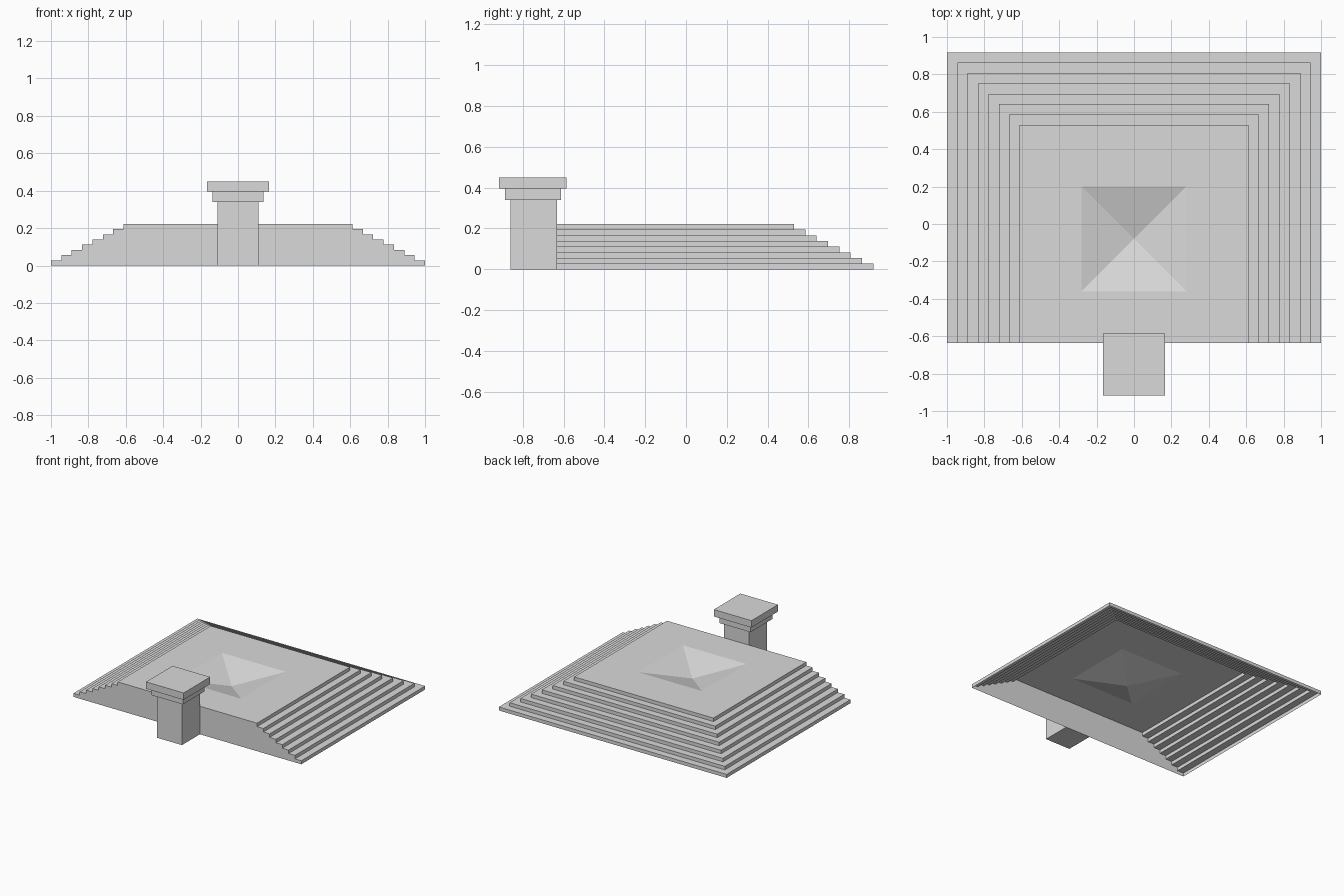
import bpy, bmesh

cube = bpy.data.objects.get("Cube")
if cube:
    bpy.data.objects.remove(cube)

GREY = (0.7, 0.7, 0.7, 1)
mat = bpy.data.materials.new("light_grey")
mat.use_nodes = True
mat.diffuse_color = GREY
mat.node_tree.nodes["Principled BSDF"].inputs["Base Color"].default_value = GREY

STEPS, RUN, RISE = 8, 0.0555, 0.0278
FRONT, BACK = -0.635, 0.918
PIT_Y, PIT_HALF, PIT_DEPTH = -0.08, 0.28, 0.082


def finish(name, bm):
    bmesh.ops.recalc_face_normals(bm, faces=bm.faces)
    mesh = bpy.data.meshes.new(name)
    bm.to_mesh(mesh)
    bm.free()
    mesh.materials.append(mat)
    obj = bpy.data.objects.new(name, mesh)
    bpy.context.collection.objects.link(obj)


def ring(bm, half, y0, y1, z):
    return [bm.verts.new((x, y, z)) for x, y in
            ((-half, y0), (-half, y1), (half, y1), (half, y0))]


def box(name, half, y0, y1, z0, z1):
    bm = bmesh.new()
    low, high = ring(bm, half, y0, y1, z0), ring(bm, half, y0, y1, z1)
    bm.faces.new(low)
    bm.faces.new(high)
    for i in range(4):
        j = (i + 1) % 4
        bm.faces.new((low[i], low[j], high[j], high[i]))
    finish(name, bm)


# Hollow platform: steps on three sides, open underneath
bm = bmesh.new()
rows = []
for i in range(STEPS):
    for level in (i, i + 1):
        rows.append(ring(bm, 1 - i * RUN, FRONT, BACK - i * RUN, level * RISE))
for a, b in zip(rows, rows[1:]):
    for k in range(3):
        bm.faces.new((a[k], a[k + 1], b[k + 1], b[k]))

# Straight front wall
bm.faces.new([r[0] for r in rows] + [r[3] for r in reversed(rows)])

# Flat top with a sunken four-sided pit
top = rows[-1]
top_z = STEPS * RISE
rim = ring(bm, PIT_HALF, PIT_Y - PIT_HALF, PIT_Y + PIT_HALF, top_z)
apex = bm.verts.new((0, PIT_Y, top_z - PIT_DEPTH))
for i in range(4):
    j = (i + 1) % 4
    bm.faces.new((top[i], top[j], rim[j], rim[i]))
    bm.faces.new((rim[i], rim[j], apex))
finish("stepped_platform", bm)

# Pillar against the front wall, with a two-tier cap
box("pillar", 0.11, -0.86, FRONT + 0.002, 0, 0.34)
box("lower_cap", 0.137, -0.887, -0.613, 0.34, 0.395)
box("upper_cap", 0.165, -0.917, -0.585, 0.395, 0.45)
